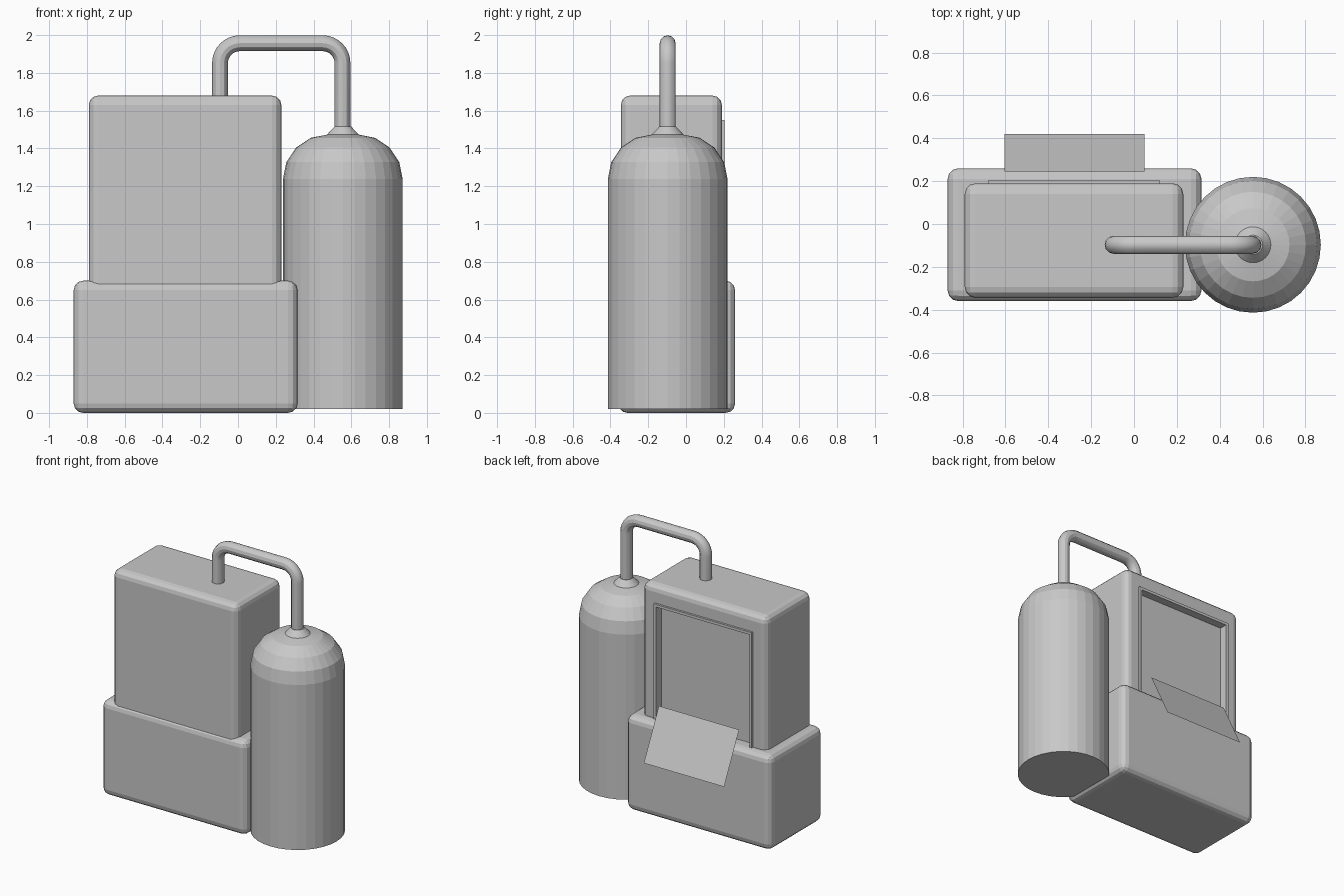
import bpy, bmesh, math
from mathutils import Vector

old = bpy.data.objects.get("Cube")
if old:
    bpy.data.objects.remove(old, do_unlink=True)

# One grey for the whole model
GREY = (0.58, 0.58, 0.58, 1)
grey = bpy.data.materials.new("plain grey")
grey.use_nodes = True
grey.diffuse_color = GREY
grey.node_tree.nodes["Principled BSDF"].inputs["Base Color"].default_value = GREY


def add_object(name, bm):
    bmesh.ops.recalc_face_normals(bm, faces=bm.faces)
    mesh = bpy.data.meshes.new(name)
    bm.to_mesh(mesh)
    bm.free()
    mesh.materials.append(grey)
    obj = bpy.data.objects.new(name, mesh)
    bpy.context.collection.objects.link(obj)
    return obj


def box(name, low, high, bevel=0):
    low, high = Vector(low), Vector(high)
    bm = bmesh.new()
    bmesh.ops.create_cube(bm, size=1)
    for v in bm.verts:
        v.co = (low + high) / 2 + v.co * (high - low)
    if bevel:
        bmesh.ops.bevel(bm, geom=bm.edges[:], offset=bevel, segments=3,
                        profile=0.5, affect='EDGES')
    return add_object(name, bm)


def cut(obj, cutter):
    mod = obj.modifiers.new("recess", 'BOOLEAN')
    mod.operation = 'DIFFERENCE'
    mod.solver = 'EXACT'
    mod.object = cutter
    bpy.context.view_layer.objects.active = obj
    bpy.ops.object.modifier_apply(modifier=mod.name)


def lathe(name, profile, centre, sides):
    bm = bmesh.new()
    rings = []
    for r, z in profile:
        rings.append([bm.verts.new((centre[0] + r * math.cos(math.tau * i / sides),
                                    centre[1] + r * math.sin(math.tau * i / sides), z))
                      for i in range(sides)])
    for a, b in zip(rings, rings[1:]):
        for i in range(sides):
            j = (i + 1) % sides
            bm.faces.new((a[i], a[j], b[j], b[i]))
    bm.faces.new(rings[0])
    bm.faces.new(rings[-1])
    return add_object(name, bm)


# Base cabinet and upper housing
box("base_cabinet", (-0.87, -0.36, 0), (0.315, 0.26, 0.70), 0.05)
housing = box("upper_housing", (-0.79, -0.345, 0.5), (0.23, 0.19, 1.68), 0.05)

# Thin raised rim around the recessed back opening
rim = box("opening_rim", (-0.68, 0.17, 0.6), (0.12, 0.205, 1.55))
cutter = box("opening_cutter", (-0.66, 0.145, 0.55), (0.10, 0.4, 1.53))
cutter.hide_render = True
for part in (housing, rim):
    cut(part, cutter)
bpy.data.objects.remove(cutter, do_unlink=True)

# Slanted sheet hanging over the back of the base
bm = bmesh.new()
bm.faces.new([bm.verts.new(p) for p in (
    (-0.605, 0.42, 0.475), (-0.605, 0.245, 0.83),
    (0.05, 0.245, 0.83), (0.05, 0.42, 0.475))])
add_object("slanted_sheet", bm)

# Tank with a rounded shoulder and a conical collar
TANK = (0.555, -0.097)
shoulder = [(0.08 + 0.237 * math.cos(math.pi / 8 * i),
             1.237 + 0.237 * math.sin(math.pi / 8 * i)) for i in range(5)]
lathe("tank", [(0.317, 0.02)] + shoulder, TANK, 32)
lathe("tank_collar", [(0.085, 1.46), (0.085, 1.472), (0.045, 1.515)], TANK, 32)

# Pipe from the housing over to the tank
LEFT, RIGHT, TOP, BEND = -0.095, 0.553, 1.957, 0.105
path = [(LEFT, 1.62)]
for side, x, start in ((1, LEFT + BEND, math.pi), (-1, RIGHT - BEND, math.pi / 2)):
    for i in range(9):
        a = start - math.pi / 2 * i / 8
        path.append((x + BEND * math.cos(a), TOP - BEND + BEND * math.sin(a)))
path.append((RIGHT, 1.48))
curve = bpy.data.curves.new("pipe", 'CURVE')
curve.dimensions = '3D'
curve.bevel_depth = 0.042
curve.bevel_resolution = 4
curve.use_fill_caps = True
spline = curve.splines.new('POLY')
spline.points.add(len(path) - 1)
for point, (x, z) in zip(spline.points, path):
    point.co = (x, TANK[1], z, 1)
curve.materials.append(grey)
pipe = bpy.data.objects.new("pipe", curve)
bpy.context.collection.objects.link(pipe)
bpy.ops.object.select_all(action='DESELECT')
pipe.select_set(True)
bpy.context.view_layer.objects.active = pipe
bpy.ops.object.convert(target='MESH')
bpy.ops.object.shade_smooth_by_angle()
